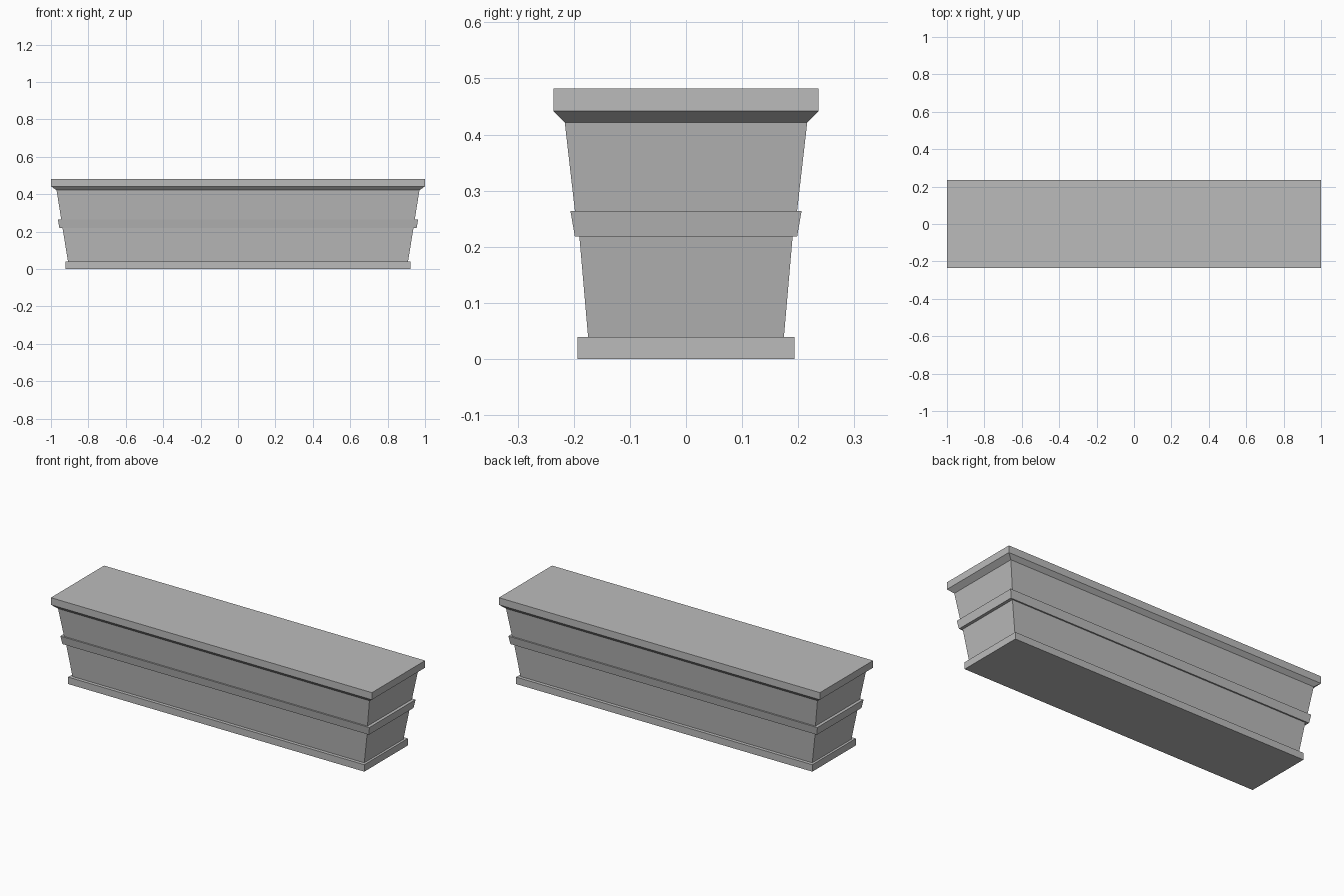
import bpy
import bmesh

cube = bpy.data.objects.get("Cube")
if cube:
    bpy.data.objects.remove(cube, do_unlink=True)

stone = bpy.data.materials.new("grey stone")
stone.use_nodes = True
GREY = (0.5, 0.5, 0.5, 1)
stone.diffuse_color = GREY
stone.node_tree.nodes["Principled BSDF"].inputs["Base Color"].default_value = GREY


def loft(name, sections, cap_bottom=False, cap_top=False):
    """Skin a stack of rectangles given as (half length, half width, height)."""
    bm = bmesh.new()
    rings = [[bm.verts.new((sx * hx, sy * hy, z))
              for sx, sy in ((-1, -1), (1, -1), (1, 1), (-1, 1))]
             for hx, hy, z in sections]
    for low, high in zip(rings, rings[1:]):
        for i in range(4):
            j = (i + 1) % 4
            bm.faces.new((low[i], low[j], high[j], high[i]))
    if cap_bottom:
        bm.faces.new(rings[0][::-1])
    if cap_top:
        bm.faces.new(rings[-1])
    mesh = bpy.data.meshes.new(name)
    bm.to_mesh(mesh)
    bm.free()
    mesh.materials.append(stone)
    obj = bpy.data.objects.new(name, mesh)
    bpy.context.collection.objects.link(obj)


# Cross-sections shared by neighbouring parts
foot = (0.909, 0.1745, 0.039)
waist_low = (0.938, 0.190, 0.218)
waist_high = (0.945, 0.198, 0.264)
neck = (0.970, 0.216, 0.421)

# Plinth with its upper ledge
loft("base_plinth", [(0.9225, 0.1935, 0), (0.9225, 0.1935, 0.039), foot],
     cap_bottom=True)
# Tapered walls
loft("lower_body", [foot, waist_low])
loft("upper_body", [waist_high, neck])
# Raised band following the taper, with ledges above and below
loft("middle_band", [waist_low, (0.955, 0.198, 0.218),
                     (0.9625, 0.206, 0.264), waist_high])
# Bevelled rim and flat top
loft("top_rim", [neck, (1, 0.2365, 0.442), (1, 0.2365, 0.482)], cap_top=True)
